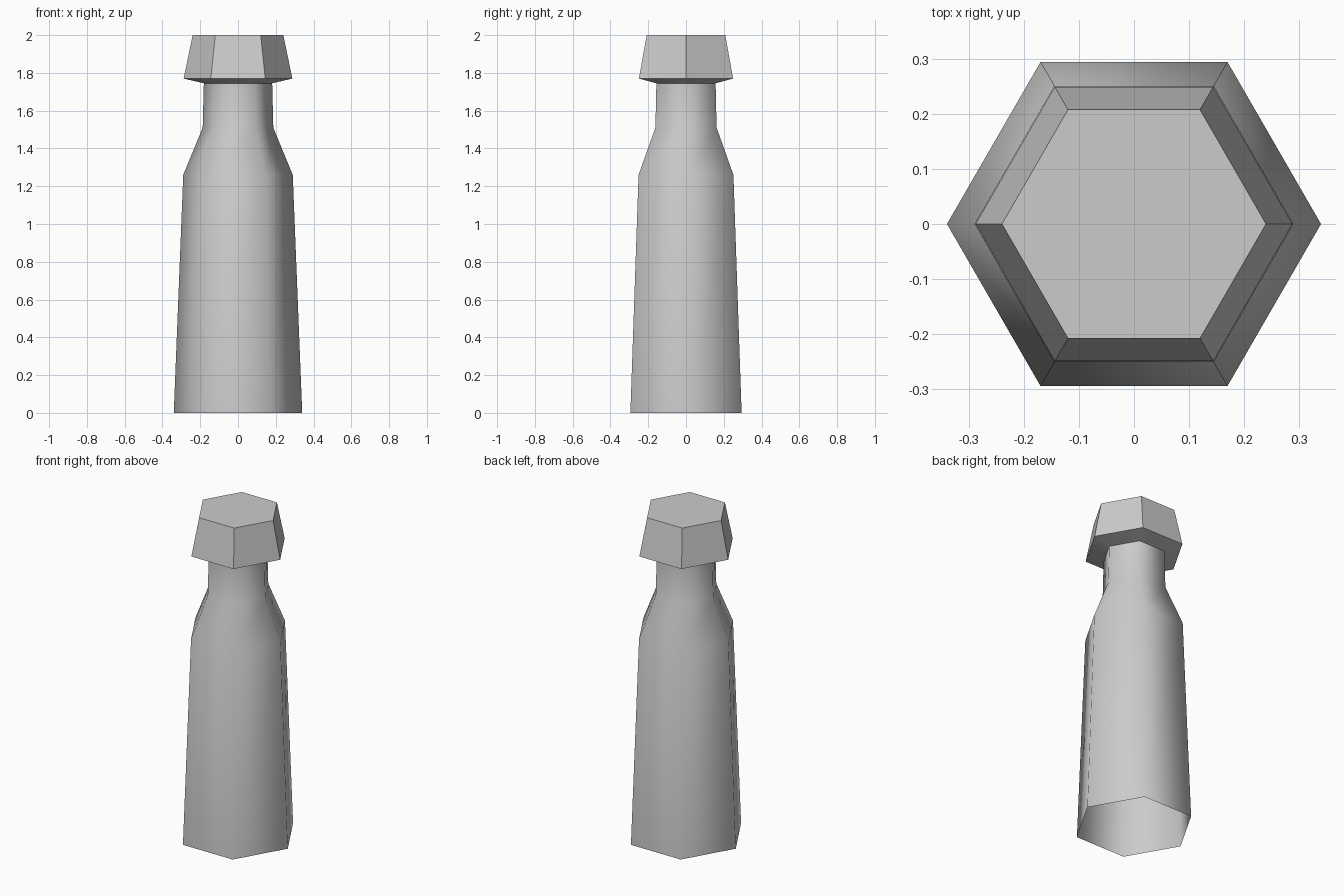
import bpy, bmesh, math

if "Cube" in bpy.data.objects:
    bpy.data.objects.remove(bpy.data.objects["Cube"])

SIDES = 6


def hex_loft(name, profile, cap_top=False, smooth_angle=70):
    """Stack hexagonal rings (radius, height) and bridge them with quads."""
    bm = bmesh.new()
    rings = []
    for r, z in profile:
        rings.append([bm.verts.new((r * math.cos(i * math.tau / SIDES),
                                    r * math.sin(i * math.tau / SIDES), z))
                      for i in range(SIDES)])
    for low, high in zip(rings, rings[1:]):
        for i in range(SIDES):
            j = (i + 1) % SIDES
            bm.faces.new((low[i], low[j], high[j], high[i]))
    if cap_top:
        bm.faces.new(rings[-1])
    mesh = bpy.data.meshes.new(name)
    bm.to_mesh(mesh)
    bm.free()
    obj = bpy.data.objects.new(name, mesh)
    bpy.context.collection.objects.link(obj)
    bpy.ops.object.select_all(action='DESELECT')
    obj.select_set(True)
    bpy.context.view_layer.objects.active = obj
    bpy.ops.object.shade_smooth_by_angle(angle=math.radians(smooth_angle))
    return obj


# Bottle body: tapered wall, shoulder and neck, open underneath
hex_loft("bottle_body", [(0.34, 0), (0.29, 1.26), (0.187, 1.51), (0.181, 1.745)])

# Cap: sloped underside flaring from the neck, tapered sides, flat top
hex_loft("bottle_cap", [(0.181, 1.745), (0.288, 1.77), (0.24, 2.0)],
         cap_top=True, smooth_angle=40)
